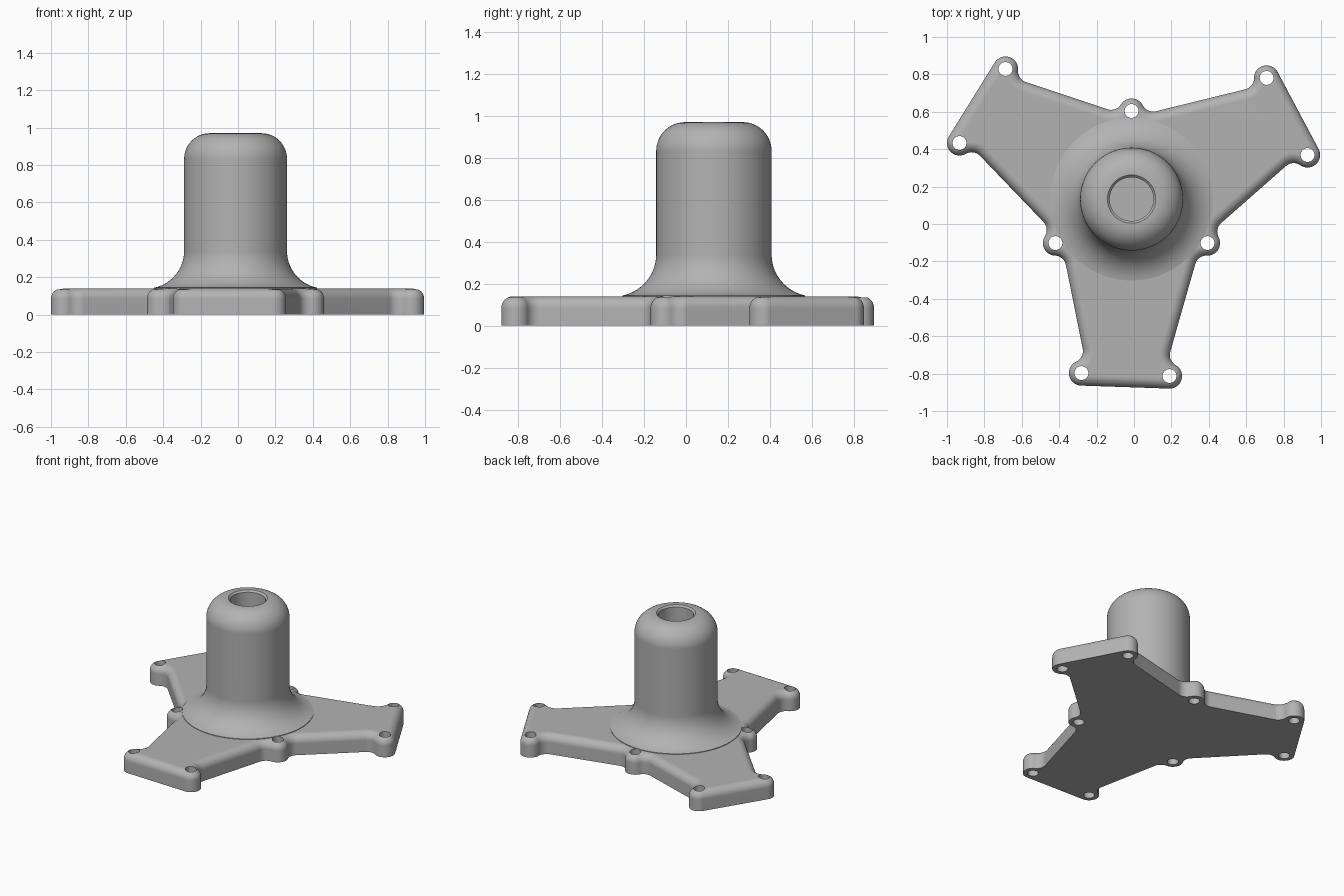
import bpy, bmesh, math
from mathutils import Vector

cube = bpy.data.objects.get("Cube")
if cube:
    bpy.data.objects.remove(cube)

grey = bpy.data.materials.new("plain grey")
grey.use_nodes = True
colour = (0.45, 0.45, 0.45, 1)
grey.diffuse_color = colour
grey.node_tree.nodes["Principled BSDF"].inputs["Base Color"].default_value = colour

PLATE_H, ROUND = 0.14, 0.055        # plate thickness and top edge rounding
LOBE, FILLET, WAIST = 0.067, 0.062, 0.032
POST = Vector((-0.013, 0.133, 0))

# Screw lobes, anticlockwise; True where a straight arm end follows
LOBES = [((0.709, 0.781), False), ((-0.013, 0.604), False), ((-0.687, 0.829), True),
         ((-0.933, 0.433), False), ((-0.42, -0.102), False), ((-0.281, -0.797), True),
         ((0.19, -0.813), False), ((0.393, -0.102), False), ((0.928, 0.369), True)]


def make_object(name, bm):
    bmesh.ops.recalc_face_normals(bm, faces=bm.faces)
    mesh = bpy.data.meshes.new(name)
    bm.to_mesh(mesh)
    bm.free()
    mesh.materials.append(grey)
    obj = bpy.data.objects.new(name, mesh)
    bpy.context.collection.objects.link(obj)
    return obj


def arc(centre, radius, start, end, turn, steps):
    a = math.atan2(start.y, start.x)
    sweep = (turn * (math.atan2(end.y, end.x) - a)) % math.tau * turn
    return [centre + radius * Vector((math.cos(a + sweep * i / steps), math.sin(a + sweep * i / steps)))
            for i in range(steps + 1)]


def outline(inset):
    """Plate outline: round lobes blended into straight edges, offset inward."""
    points = []
    count = len(LOBES)
    reach = math.sqrt((LOBE + FILLET) ** 2 - (FILLET - WAIST) ** 2)

    def edge(i):
        a, b = Vector(LOBES[i][0]), Vector(LOBES[(i + 1) % count][0])
        t = (b - a).normalized()
        n = Vector((t.y, -t.x))
        up = n * (FILLET - WAIST)
        return n, a + t * reach + up, b - t * reach + up

    for i, (pos, is_end) in enumerate(LOBES):
        lobe = Vector(pos)
        n_in, _, c_in = edge(i - 1)
        n_out, c_out, c_next = edge(i)
        start = n_in if LOBES[i - 1][1] else c_in - lobe
        stop = n_out if is_end else c_out - lobe
        points += arc(lobe, LOBE - inset, start, stop, 1, 16)
        if not is_end:
            following = Vector(LOBES[(i + 1) % count][0])
            points += arc(c_out, FILLET + inset, lobe - c_out, -n_out, -1, 10)[1:]
            points += arc(c_next, FILLET + inset, -n_out, following - c_next, -1, 10)[:-1]
    return points


# Base plate lofted from offset outlines
bm = bmesh.new()
levels = [(0, 0)]
for k in range(9):
    a = math.pi / 2 * k / 8
    levels.append((ROUND * (1 - math.cos(a)), PLATE_H - ROUND + ROUND * math.sin(a)))
rings = [[bm.verts.new((p.x, p.y, z)) for p in outline(inset)] for inset, z in levels]
for low, high in zip(rings, rings[1:]):
    for i in range(len(low)):
        bm.faces.new((low[i - 1], low[i], high[i], high[i - 1]))
bm.faces.new(rings[0])
bm.faces.new(rings[-1])
base = make_object("three_arm_base", bm)

# Post profile: blind bore, rounded shoulder, wide flare at the foot
TOP, RADIUS, BORE, SHOULDER, FLARE, FOOT = 0.97, 0.275, 0.117, 0.137, 0.2, 0.435
profile = [(0, 0.4), (BORE, 0.4), (BORE, TOP - 0.012), (BORE + 0.012, TOP)]
for k in range(13):
    a = math.pi / 2 * (1 - k / 12)
    profile.append((RADIUS - SHOULDER + SHOULDER * math.cos(a), TOP - SHOULDER + SHOULDER * math.sin(a)))
last = math.acos((RADIUS + FLARE - FOOT) / FLARE)
for k in range(15):
    a = last * k / 14
    profile.append((RADIUS + FLARE - FLARE * math.cos(a), PLATE_H + FLARE - FLARE * math.sin(a)))
profile += [(FOOT, 0.06), (0, 0.06)]

bm = bmesh.new()
verts = [bm.verts.new(POST + Vector((r, 0, z))) for r, z in profile]
edges = [bm.edges.new(pair) for pair in zip(verts, verts[1:])]
bmesh.ops.spin(bm, geom=verts + edges, cent=POST, axis=(0, 0, 1), angle=math.tau, steps=72, use_merge=True)
bmesh.ops.remove_doubles(bm, verts=bm.verts, dist=0.0001)
post = make_object("post", bm)

# Screw hole cutters
bm = bmesh.new()
for (x, y), _ in LOBES:
    made = bmesh.ops.create_cone(bm, cap_ends=True, segments=32, radius1=0.037, radius2=0.037, depth=1)
    bmesh.ops.translate(bm, verts=made["verts"], vec=(x, y, 0))
holes = make_object("screw_hole_cutter", bm)
holes.hide_render = True

# Join the post and cut the holes
bpy.ops.object.select_all(action='DESELECT')
bpy.context.view_layer.objects.active = base
base.select_set(True)
for helper, operation in ((post, 'UNION'), (holes, 'DIFFERENCE')):
    mod = base.modifiers.new(operation, 'BOOLEAN')
    mod.object, mod.operation, mod.solver = helper, operation, 'EXACT'
    bpy.ops.object.modifier_apply(modifier=mod.name)
    bpy.data.objects.remove(helper)

base.name = "post_with_three_arm_base"
bpy.ops.object.shade_smooth_by_angle(angle=math.radians(35))
weighted = base.modifiers.new("even shading", 'WEIGHTED_NORMAL')
weighted.keep_sharp = True
